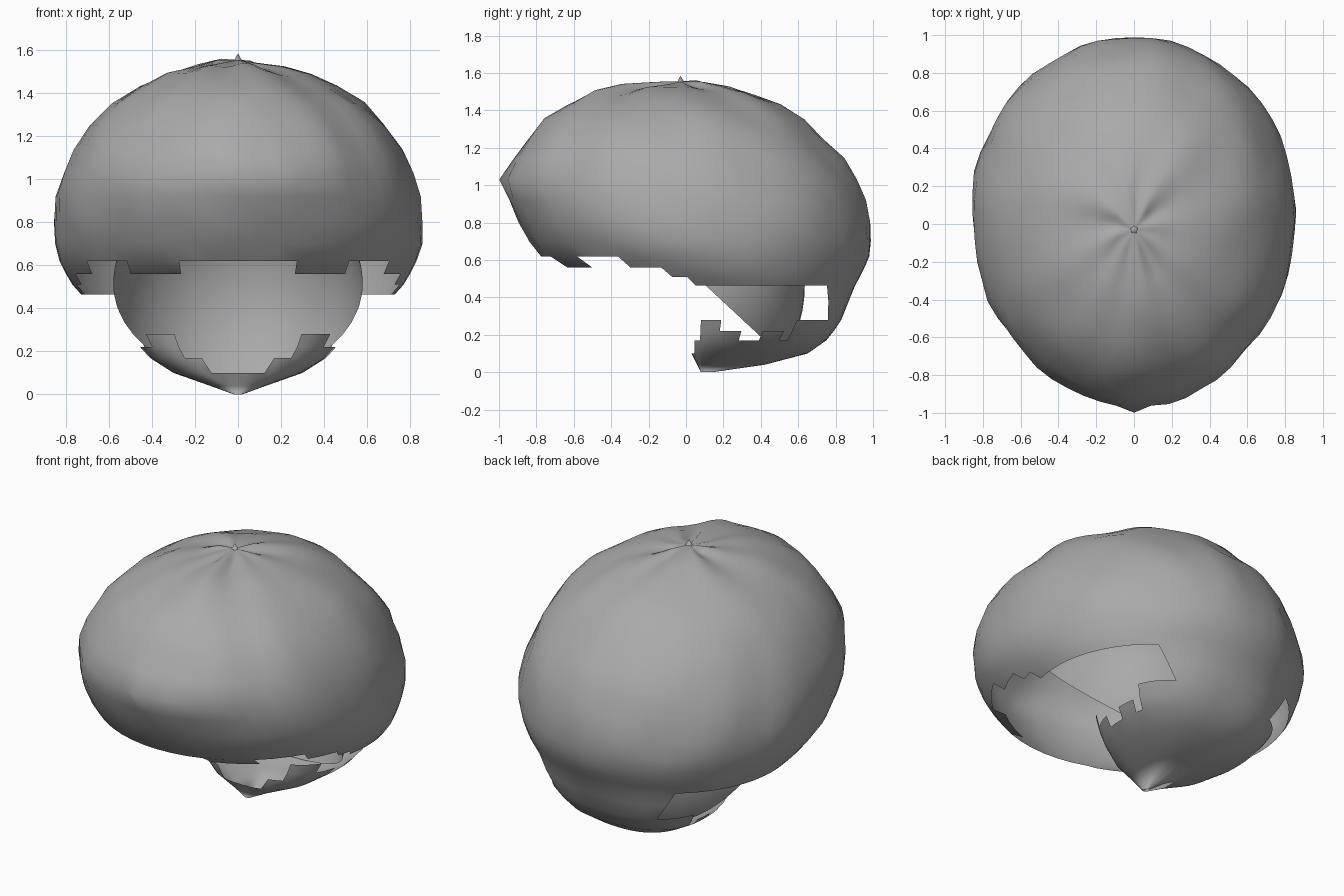
import bpy, bmesh, math
from mathutils import Vector, noise

if "Cube" in bpy.data.objects:
    bpy.data.objects.remove(bpy.data.objects["Cube"])

N = 56

grey = bpy.data.materials.new("plain_grey")
grey.diffuse_color = (0.4, 0.4, 0.4, 1)
grey.use_nodes = True
grey.node_tree.nodes["Principled BSDF"].inputs["Base Color"].default_value = grey.diffuse_color

# Horizontal sections of the shell: height, half width, front y, back y
RINGS = [
    (1.545, .10, -.15, .10), (1.525, .22, -.34, .24), (1.49, .34, -.49, .37),
    (1.43, .46, -.63, .50), (1.35, .585, -.75, .63), (1.25, .69, -.84, .74),
    (1.14, .77, -.915, .84), (1.03, .82, -.965, .915), (.92, .85, -.94, .96),
    (.80, .86, -.895, .985), (.70, .855, -.84, .99), (.62, .83, -.775, .98),
    (.56, .80, -.68, .955), (.51, .77, -.58, .93), (.465, .73, -.49, .905),
    (.38, .62, -.22, .87), (.28, .49, .03, .83), (.22, .455, .03, .79),
    (.17, .41, .03, .75), (.10, .30, .03, .65), (.04, .13, .06, .42),
    (0, .02, .08, .14)]


def spow(v, e):
    return math.copysign(abs(v) ** e, v)


def finish(bm, name):
    me = bpy.data.meshes.new(name)
    bm.to_mesh(me)
    bm.free()
    me.materials.append(grey)
    ob = bpy.data.objects.new(name, me)
    bpy.context.collection.objects.link(ob)
    for p in me.polygons:
        p.use_smooth = True
    return ob


def is_open(c):
    """Ragged openings: front underside, side gaps and the edge of the lower cup."""
    x, y, z = abs(c.x), c.y, c.z
    if z > .62:
        return False
    if z > .56:                          # front rim with one tooth each side
        return y < -.3 and not .29 < x < .54
    if z > .51:                          # side rim steps down toward the back
        return y < -.14
    if z > .465:
        return y < -.01
    if z > .28:                          # side gaps, closed only at the back
        return y < .77
    if z > .22:                          # teeth of the lower cup
        return y < .6 and not (y < .17 and x > .28)
    if z > .17:
        return y < .57 and not (y < .3 and x > .26 or .38 < y < .5)
    if z > .10:
        return y < .3 and x < .15
    return False


# Outer shell, lofted through the sections
bm = bmesh.new()
loops = []
for z, w, yf, yb in RINGS:
    e = 1 - .2 * min(1, max(0, (.47 - z) / .19))
    loop = []
    for i in range(N):
        a = 2 * math.pi * i / N
        x = w * spow(math.sin(a), e)
        y = (yf + yb) / 2 - (yb - yf) / 2 * spow(math.cos(a), e)
        if i == 0 and .95 < z < 1.1:     # slight point at the very front
            y -= .035
        p = Vector((x, y, z))
        if z > .65:                      # gentle lumps over the dome
            out = Vector((x, y, z - .8)).normalized()
            p += out * .022 * noise.noise(p * 4.5)
        if z > 1.3:                      # creases gathering at the crown
            p.z += .008 * (math.sin(5 * a + 1) + math.sin(8 * a)) * (1 - w / .8)
        loop.append(bm.verts.new(p))
    loops.append(loop)
crown = bm.verts.new((0, -.03, 1.555))
for i in range(N):
    bm.faces.new((crown, loops[0][i], loops[0][(i + 1) % N]))
for up, low in zip(loops, loops[1:]):
    for i in range(N):
        j = (i + 1) % N
        quad = (up[i], low[i], low[j], up[j])
        if not is_open(sum((v.co for v in quad), Vector()) / 4):
            bm.faces.new(quad)
bm.faces.new(loops[-1])
bmesh.ops.delete(bm, geom=[v for v in bm.verts if not v.link_faces], context='VERTS')
finish(bm, "outer_shell")

# Small pinched spike at the crown
bm = bmesh.new()
bmesh.ops.create_cone(bm, segments=5, radius1=.025, radius2=0, depth=.04, cap_ends=False)
bmesh.ops.translate(bm, verts=bm.verts, vec=(0, -.03, 1.565))
finish(bm, "crown_spike")

# Inner liner: smooth bowl cut off along a slope
bm = bmesh.new()
bmesh.ops.create_uvsphere(bm, u_segments=48, v_segments=32, radius=1)
for v in bm.verts:
    v.co = Vector((v.co.x * .585, v.co.y * .635, v.co.z * .66 + .46))
bmesh.ops.bisect_plane(bm, geom=bm.verts[:] + bm.edges[:] + bm.faces[:],
                       plane_co=(0, .12, .45), plane_no=(0, .93, 1), clear_inner=True)
finish(bm, "inner_liner")
